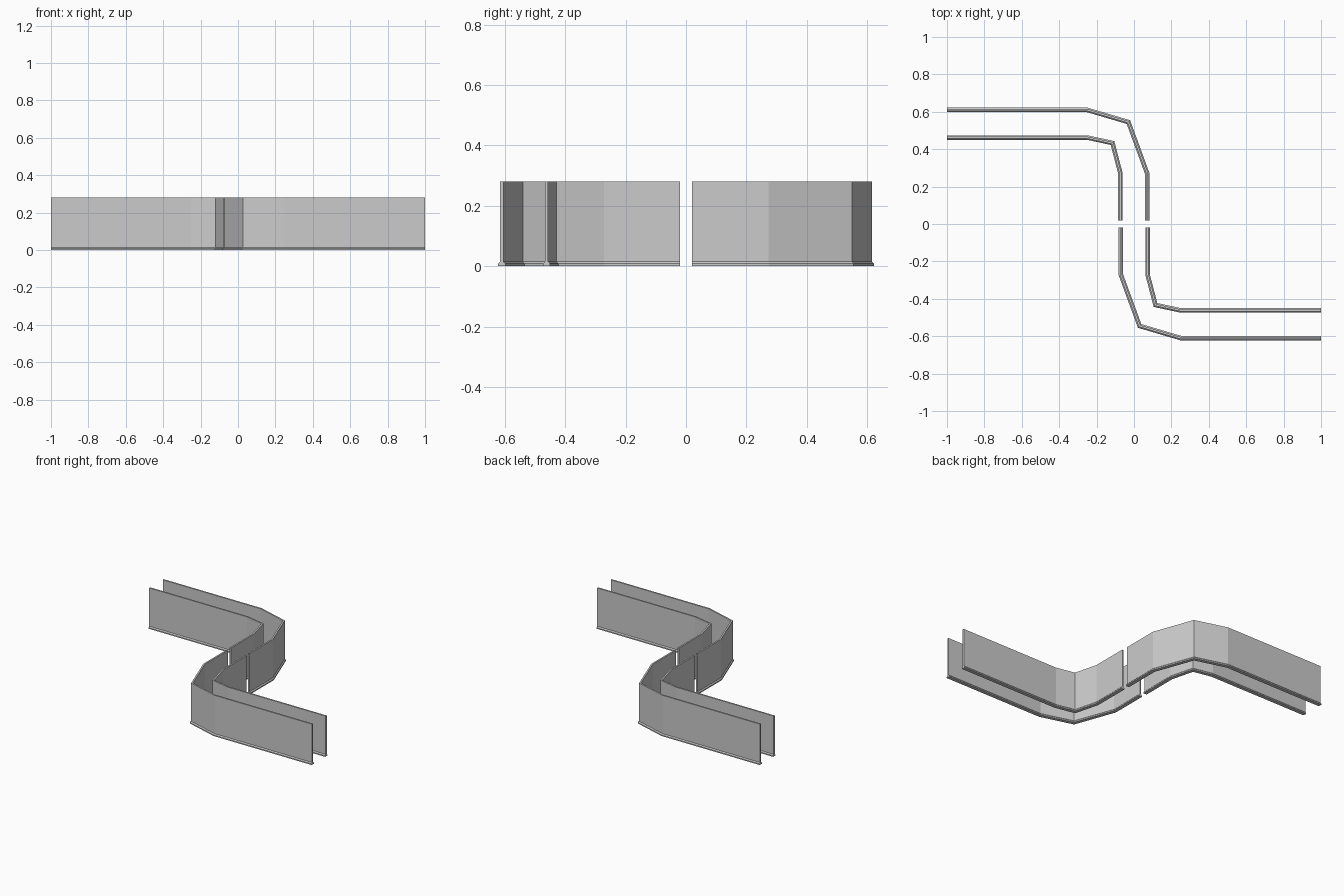
import bpy, bmesh, math
from mathutils import Vector

if "Cube" in bpy.data.objects:
    bpy.data.objects.remove(bpy.data.objects["Cube"])

# Centre lines of the two walls on the back-left half of the S bend
OUTER = [(-1, .61), (-.25, .61), (-.03, .545), (.07, .272), (.07, .02)]
INNER = [(-1, .462), (-.25, .462), (-.115, .433), (-.073, .272), (-.073, .02)]

# Cross-section (sideways offset, height): thin wall on a low foot
PROFILE = [(-.012, 0), (.012, 0), (.012, .008), (.0055, .015), (.0055, .28),
           (-.0055, .28), (-.0055, .015), (-.012, .008)]


def sweep(name, path):
    pts = [Vector(p) for p in path]
    bm = bmesh.new()
    rings = []
    for i, p in enumerate(pts):
        # mitred sideways direction at each bend
        dirs = [(pts[j + 1] - pts[j]).normalized()
                for j in (i - 1, i) if 0 <= j < len(pts) - 1]
        normals = [Vector((-d.y, d.x)) for d in dirs]
        side = sum(normals, Vector((0, 0))).normalized()
        side /= side.dot(normals[0])
        rings.append([bm.verts.new((p.x + side.x * o, p.y + side.y * o, z))
                      for o, z in PROFILE])
    n = len(PROFILE)
    for a, b in zip(rings, rings[1:]):
        for k in range(n):
            bm.faces.new((a[k], a[(k + 1) % n], b[(k + 1) % n], b[k]))
    bm.faces.new(rings[0])
    bm.faces.new(rings[-1])
    bmesh.ops.recalc_face_normals(bm, faces=bm.faces)
    mesh = bpy.data.meshes.new(name)
    bm.to_mesh(mesh)
    bm.free()
    obj = bpy.data.objects.new(name, mesh)
    bpy.context.collection.objects.link(obj)


# Each wall appears twice, the front half turned 180 degrees about z
for name, path in (("outer_wall", OUTER), ("inner_wall", INNER)):
    sweep(name + "_back", path)
    sweep(name + "_front", [(-x, -y) for x, y in path])
